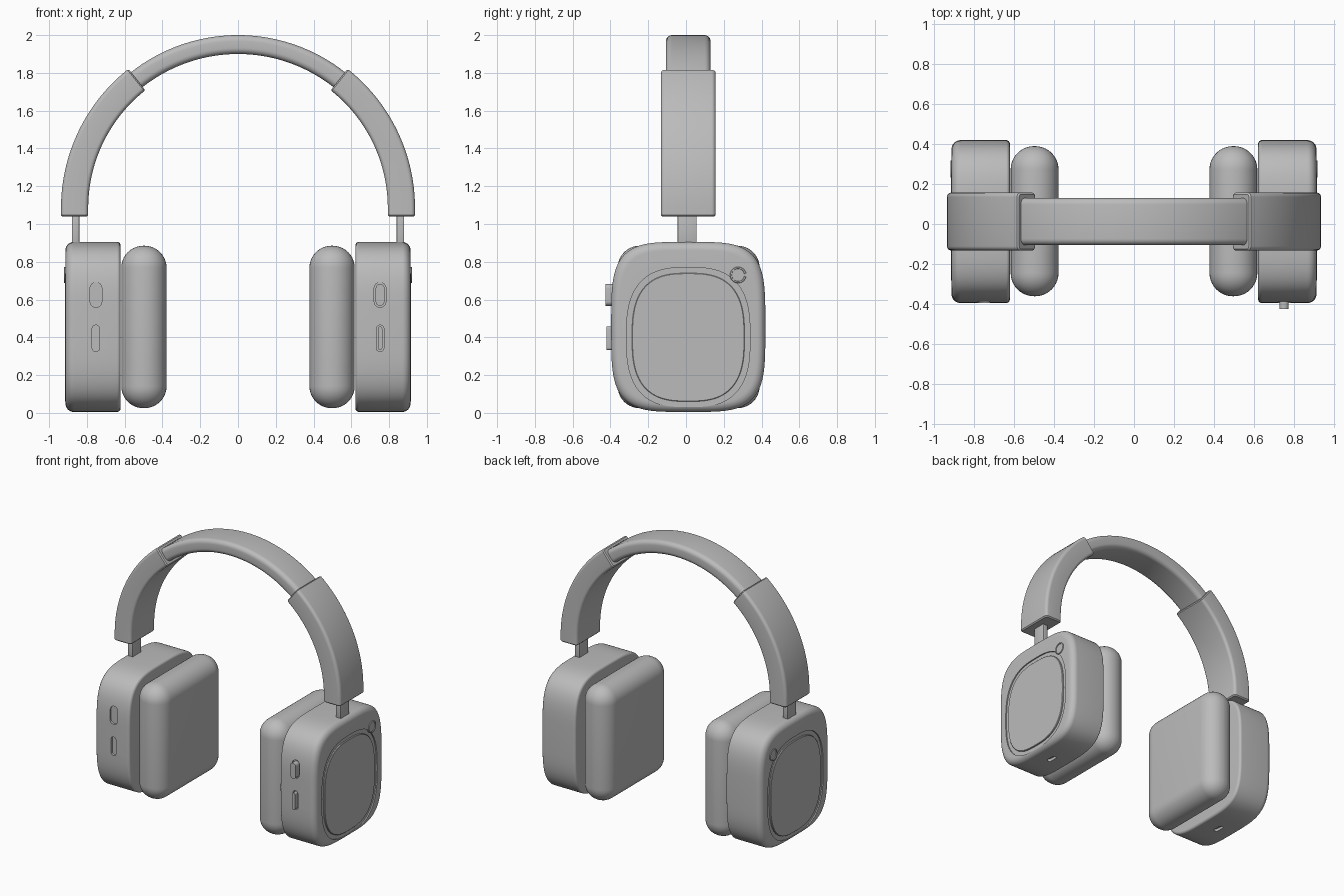
import bpy, bmesh, math
from mathutils import Vector

if "Cube" in bpy.data.objects:
    bpy.data.objects.remove(bpy.data.objects["Cube"], do_unlink=True)

grey = bpy.data.materials.new("matte_grey")
grey.use_nodes = True
COLOUR = (0.5, 0.5, 0.5, 1)
grey.diffuse_color = COLOUR
for node in grey.node_tree.nodes:
    if node.type == 'BSDF_PRINCIPLED':
        node.inputs["Base Color"].default_value = COLOUR

CY = 0.012          # depth centre of every part
SHELL_Z = 0.455     # height of the ear shell centre
ARC_Z, ARC_R = 1.085, 0.865


def finish(name, bm):
    bmesh.ops.recalc_face_normals(bm, faces=bm.faces)
    mesh = bpy.data.meshes.new(name)
    bm.to_mesh(mesh)
    bm.free()
    mesh.materials.append(grey)
    obj = bpy.data.objects.new(name, mesh)
    bpy.context.collection.objects.link(obj)
    return obj


def smooth(obj):
    bpy.ops.object.select_all(action='DESELECT')
    obj.select_set(True)
    bpy.context.view_layer.objects.active = obj
    bpy.ops.object.shade_smooth_by_angle(angle=math.radians(32))
    return obj


def skin(name, rings):
    """Bridge equal rings of points and cap both ends."""
    bm = bmesh.new()
    loops = [[bm.verts.new(p) for p in ring] for ring in rings]
    for lo, hi in zip(loops, loops[1:]):
        for i in range(len(lo)):
            j = (i + 1) % len(lo)
            bm.faces.new((lo[i], lo[j], hi[j], hi[i]))
    bm.faces.new(loops[0])
    bm.faces.new(loops[-1])
    return finish(name, bm)


def squircle(a, b, n, count=96):
    pts = []
    for i in range(count):
        t = math.tau * i / count
        c, s = math.cos(t), math.sin(t)
        pts.append((a * math.copysign(abs(c) ** (2 / n), c),
                    b * math.copysign(abs(s) ** (2 / n), s)))
    return pts


def rounded(a, b, r, steps=6):
    pts = []
    for q, (sx, sy) in enumerate(((1, 1), (-1, 1), (-1, -1), (1, -1))):
        for k in range(steps + 1):
            t = math.pi / 2 * (q + k / steps)
            pts.append((sx * (a - r) + r * math.cos(t), sy * (b - r) + r * math.sin(t)))
    return pts


def rounded_box(name, centre, half, radius, segments):
    bm = bmesh.new()
    bmesh.ops.create_cube(bm, size=2)
    for v in bm.verts:
        v.co = Vector(c + h * k for c, h, k in zip(centre, half, v.co))
    bmesh.ops.bevel(bm, geom=bm.edges[:], offset=radius, segments=segments,
                    profile=0.5, affect='EDGES')
    return smooth(finish(name, bm))


def cut(obj, cutter):
    cutter.hide_render = True
    mod = obj.modifiers.new("cut", 'BOOLEAN')
    mod.operation, mod.solver, mod.object = 'DIFFERENCE', 'EXACT', cutter
    bpy.context.view_layer.objects.active = obj
    bpy.ops.object.modifier_apply(modifier=mod.name)
    bpy.data.objects.remove(cutter, do_unlink=True)


def sideways(name, s, centre, sections):
    """Skin (x, outline) sections along x on side s."""
    return skin(name, [[(s * x, centre[0] + a, centre[1] + b) for a, b in line]
                       for x, line in sections])


def pill(name, centre, half, axis, start, end):
    """Stadium prism along y (front slots) or z (underside port)."""
    line = rounded(half[0], half[1], min(half) * 0.99)
    return skin(name, [[(centre[0] + a, d, centre[1] + b) if axis == 'y' else
                        (centre[0] + a, centre[1] + b, d) for a, b in line]
                       for d in (start, end)])


def arc_sweep(name, s, half_thick, half_depth, radius, start, end, straight=0.0):
    """Sweep a rounded bar along the head arc, softening its ends."""
    steps, soft = 40, 0.008
    angles = [start + (end - start) * i / steps for i in range(steps + 1)]
    frames = [(t, 0.0, 0.0) for t in angles]
    if straight:
        frames = [(start, straight, soft), (start, straight - soft, 0.0)] + frames
    else:
        frames.insert(0, (start - soft, 0.0, soft))
    frames.append((end + soft, 0.0, soft))
    rings = []
    for t, drop, inset in frames:
        line = rounded(half_thick - inset, half_depth - inset, radius - inset)
        rings.append([(s * (ARC_R + a) * math.cos(t), CY + b,
                       ARC_Z - drop + (ARC_R + a) * math.sin(t)) for a, b in line])
    return smooth(skin(name, rings))


# Headband between the two sleeves
arc_sweep("headband", 1, 0.05, 0.118, 0.032, math.radians(45), math.radians(135))

SLOTS = (("upper", 0.625, 0.031, 0.066, -0.425), ("lower", 0.395, 0.02, 0.07, -0.42))

for s, side in ((1, "left"), (-1, "right")):
    # Sleeve and sliding stem
    arc_sweep(side + "_sleeve", s, 0.072, 0.145, 0.022, 0.0, math.radians(51.3), 0.046)
    rounded_box(side + "_stem", (s * 0.86, CY - 0.006, 0.965), (0.02, 0.05, 0.105), 0.004, 2)

    # Ear shell with a soft outer rim and a tighter inner rim
    sections = []
    for edge, radius, way in ((0.622, 0.018, -1), (0.914, 0.045, 1)):
        arc = [math.pi / 2 * k / 8 for k in range(9)]
        for t in (arc if way > 0 else arc[::-1]):
            inset = radius * (1 - math.cos(t))
            x = edge - way * radius * (1 - math.sin(t))
            sections.append((x, squircle(0.408 - inset, 0.45 - inset, 4)))
    shell = sideways(side + "_ear_shell", s, (CY, SHELL_Z), sections)

    # Shallow recess around the outer panel, front slots and underside port
    outer = squircle(0.327, 0.37, 2.8)
    cut(shell, sideways("panel_cutter", s, (CY, 0.4), [(0.905, outer), (0.95, outer)]))
    for label, z, hw, hh, front in SLOTS:
        cut(shell, pill("slot_cutter", (s * 0.752, z), (hw, hh), 'y', -0.5, -0.38))
    cut(shell, pill("port_cutter", (s * 0.765, CY), (0.016, 0.04), 'z', -0.1, 0.025))
    smooth(shell)

    # Flat outer panel and round touch button
    smooth(sideways(side + "_outer_panel", s, (CY, 0.4),
                    [(0.89, squircle(0.298, 0.34, 2.8)), (0.913, squircle(0.298, 0.34, 2.8)),
                     (0.916, squircle(0.295, 0.337, 2.8))]))
    disc = [(0.88, 0.043), (0.918, 0.043), (0.92, 0.041), (0.92, 0.034),
            (0.916, 0.033), (0.916, 0.001)]
    smooth(sideways(side + "_round_button", s, (0.276, 0.73),
                    [(x, squircle(r, r, 2, 40)) for x, r in disc]))

    # Ear cushion
    rounded_box(side + "_ear_cushion", (s * 0.498, CY + 0.002, SHELL_Z),
                (0.12, 0.376, 0.43), 0.117, 10)

# Raised keys sit in the slots on the left shell only
for label, z, hw, hh, front in SLOTS:
    smooth(pill("left_" + label + "_key", (0.752, z), (hw - 0.008, hh - 0.008),
                'y', front, -0.37))
